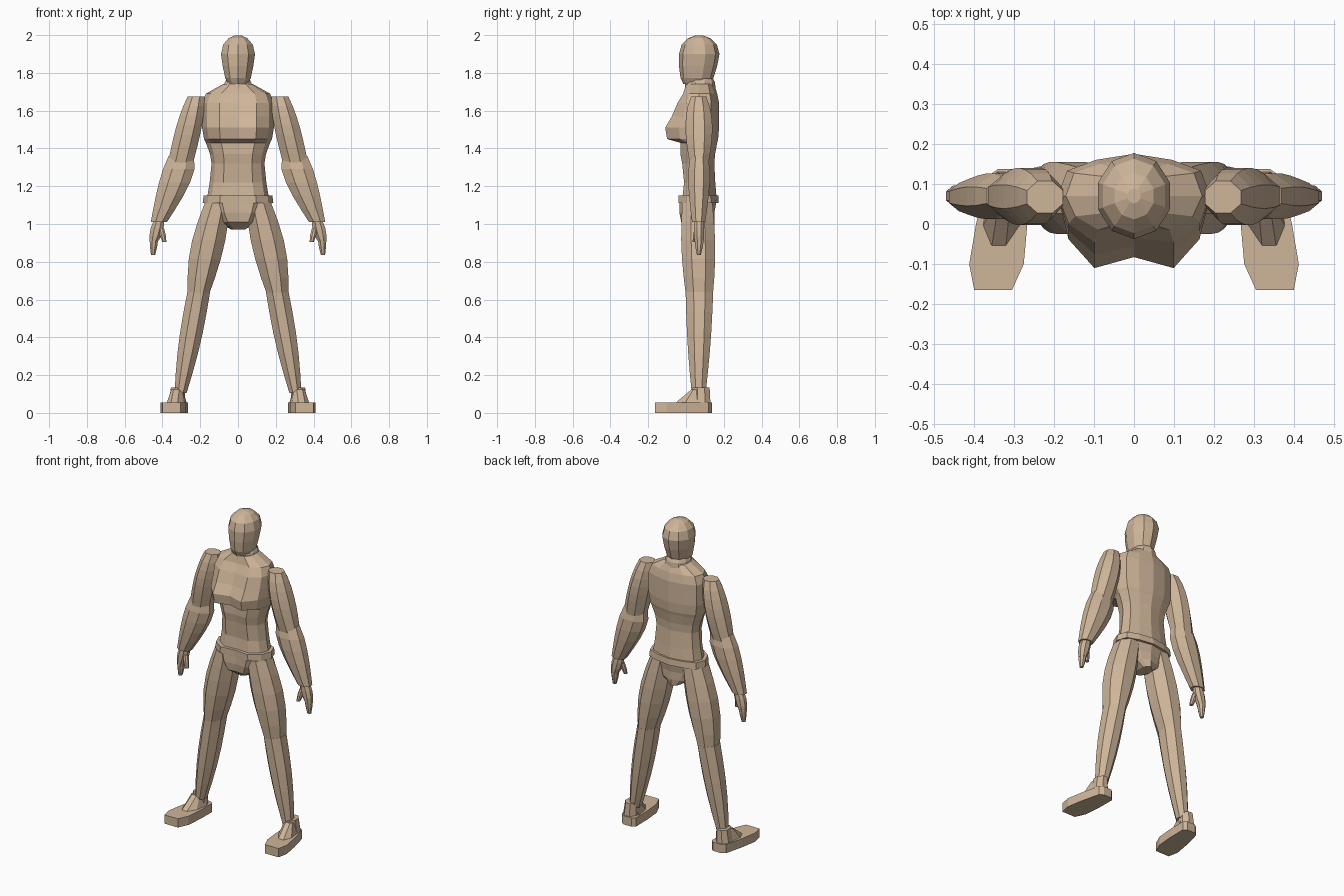
import bpy, bmesh
from math import sin, cos, pi, tau, radians
from mathutils import Vector

cube = bpy.data.objects.get("Cube")
if cube:
    bpy.data.objects.remove(cube, do_unlink=True)

TAN = (.62, .46, .32, 1)
clay = bpy.data.materials.new("tan_clay")
clay.use_nodes = True
clay.diffuse_color = TAN
clay.node_tree.nodes["Principled BSDF"].inputs["Base Color"].default_value = TAN


def skin_rings(name, rings, side=1):
    """Bridge a stack of equal point rings and cap both ends."""
    bm = bmesh.new()
    loops = [[bm.verts.new((x * side, y, z)) for x, y, z in ring] for ring in rings]
    count = len(loops[0])
    for lower, upper in zip(loops, loops[1:]):
        for i in range(count):
            j = (i + 1) % count
            bm.faces.new((lower[i], lower[j], upper[j], upper[i]))
    bm.faces.new(loops[0])
    bm.faces.new(loops[-1])
    bmesh.ops.recalc_face_normals(bm, faces=bm.faces)
    mesh = bpy.data.meshes.new(name)
    bm.to_mesh(mesh)
    bm.free()
    mesh.materials.append(clay)
    obj = bpy.data.objects.new(name, mesh)
    bpy.context.scene.collection.objects.link(obj)


def oval(centre, half_x, half_y, sides=8):
    """Level faceted ring whose flats touch the given half sizes."""
    fit = cos(pi / sides)
    angles = [(i + .5) * tau / sides for i in range(sides)]
    return [centre + Vector((half_x * cos(a), half_y * sin(a), 0)) / fit for a in angles]


def limb(name, side, top, bottom, width, depth, bow=0, skew=1, steps=5):
    """Tapered limb; width and depth are (top, bottom, muscle bulge) half sizes."""
    top, bottom = Vector(top), Vector(bottom)
    rings = []
    for i in range(steps + 1):
        t = i / steps
        swell = sin(pi * t ** skew)
        centre = top.lerp(bottom, t) + Vector((bow * swell, 0, 0))
        sizes = [a + (b - a) * t + bulge * swell for a, b, bulge in (width, depth)]
        rings.append(oval(centre, *sizes))
    skin_rings(name, rings, side)


def trunk_ring(z, width, chest):
    """Trunk section with two chest peaks, a centre groove and a rounded back."""
    middle = .07
    back = max(.15, .08 + width / 2)
    half = [(.52 * width, chest, z),
            (.86 * width, middle + (chest - middle) * .6, z),
            (width, middle, z),
            (.88 * width, middle + (back - middle) * .6, z),
            (width / 2, back - .015, z)]
    mirrored = [(-x, y, h) for x, y, h in reversed(half)]
    return [(0, chest * .75, z)] + half + [(0, back, z)] + mirrored


def trunk_part(name, rows):
    skin_rings(name, [trunk_ring(*row) for row in rows])


def foot_ring(z, stations):
    """Symmetric outline from (y, half width) stations, toes turned outward."""
    def spine(y):
        return .33 - .13 * y
    outer = [(spine(y) + half, y, z) for y, half in stations]
    inner = [(spine(y) - half, y, z) for y, half in reversed(stations)]
    return outer + inner


# Trunk: height, half width, chest front
trunk_part("torso", [
    (1.13, .165, -.02),
    (1.22, .15, -.01),
    (1.32, .14, -.02),
    (1.37, .148, -.03),
    (1.43, .17, -.03),
    (1.45, .18, -.1),
    (1.51, .19, -.11),
    (1.57, .19, -.075),
    (1.64, .19, -.045),
    (1.69, .17, -.015),
    (1.74, .08, 0)])
trunk_part("pelvis", [
    (.97, .035, .03),
    (1.01, .105, -.025),
    (1.06, .14, -.035),
    (1.15, .175, -.035)])
trunk_part("waistband", [(1.11, .187, -.04), (1.15, .182, -.04)])

# Neck collar
skin_rings("neck", [
    oval(Vector((0, .075, 1.68)), .09, .08, 10),
    oval(Vector((0, .075, 1.75)), .07, .075, 10),
    oval(Vector((0, .075, 1.77)), .06, .065, 10)])

# Head: tapered jaw below a rounded crown
head_rings = []
for t in (0, .2, .6):
    radius = .05 + .04 * t ** .5
    centre = Vector((0, .055 + .015 * t, 1.74 + .16 * t))
    head_rings.append(oval(centre, radius, radius + .015, 10))
for angle in (0, 30, 57, 80):
    a = radians(angle)
    centre = Vector((0, .07, 1.9 + .1 * sin(a)))
    head_rings.append(oval(centre, .09 * cos(a), .102 * cos(a), 10))
skin_rings("head", head_rings)

for label, side in (("left", 1), ("right", -1)):
    # Arm
    limb(label + "_upper_arm", side, (.222, .067, 1.675), (.305, .07, 1.32),
         width=(.045, .066, .013), depth=(.04, .05, .027), skew=.8, steps=7)
    limb(label + "_forearm", side, (.3, .07, 1.36), (.419, .067, 1.01),
         width=(.067, .043, .025), depth=(.045, .035, .016), bow=-.012, skew=.7)

    # Hand
    limb(label + "_palm", side, (.418, .069, 1.02), (.447, .07, .9),
         width=(.028, .02, .01), depth=(.025, .023, .003), steps=3)
    limb(label + "_fingers", side, (.444, .07, .92), (.45, .068, .835),
         width=(.022, .011, .002), depth=(.025, .01, .002), steps=2)
    limb(label + "_thumb", side, (.407, .06, .98), (.39, .046, .905),
         width=(.015, .011, .003), depth=(.015, .011, .002), steps=2)

    # Leg
    limb(label + "_thigh", side, (.108, .06, 1.11), (.211, .071, .62),
         width=(.068, .055, .026), depth=(.08, .071, .014), bow=.006)
    limb(label + "_shin", side, (.208, .071, .64), (.304, .067, .105),
         width=(.06, .032, .012), depth=(.073, .037, .006))

    # Foot: ankle block, sloping instep and flat sole
    limb(label + "_ankle", side, (.318, .08, .135), (.325, .08, .04),
         width=(.037, .045, 0), depth=(.045, .05, 0), steps=1)
    skin_rings(label + "_instep", [
        foot_ring(.045, [(-.065, .018), (-.01, .048), (.08, .05)]),
        foot_ring(.125, [(.03, .015), (.04, .028), (.08, .028)])], side)
    sole = [(-.165, .047), (-.1, .068), (0, .064), (.12, .05), (.137, .027)]
    skin_rings(label + "_foot", [foot_ring(z, sole) for z in (0, .055)], side)
